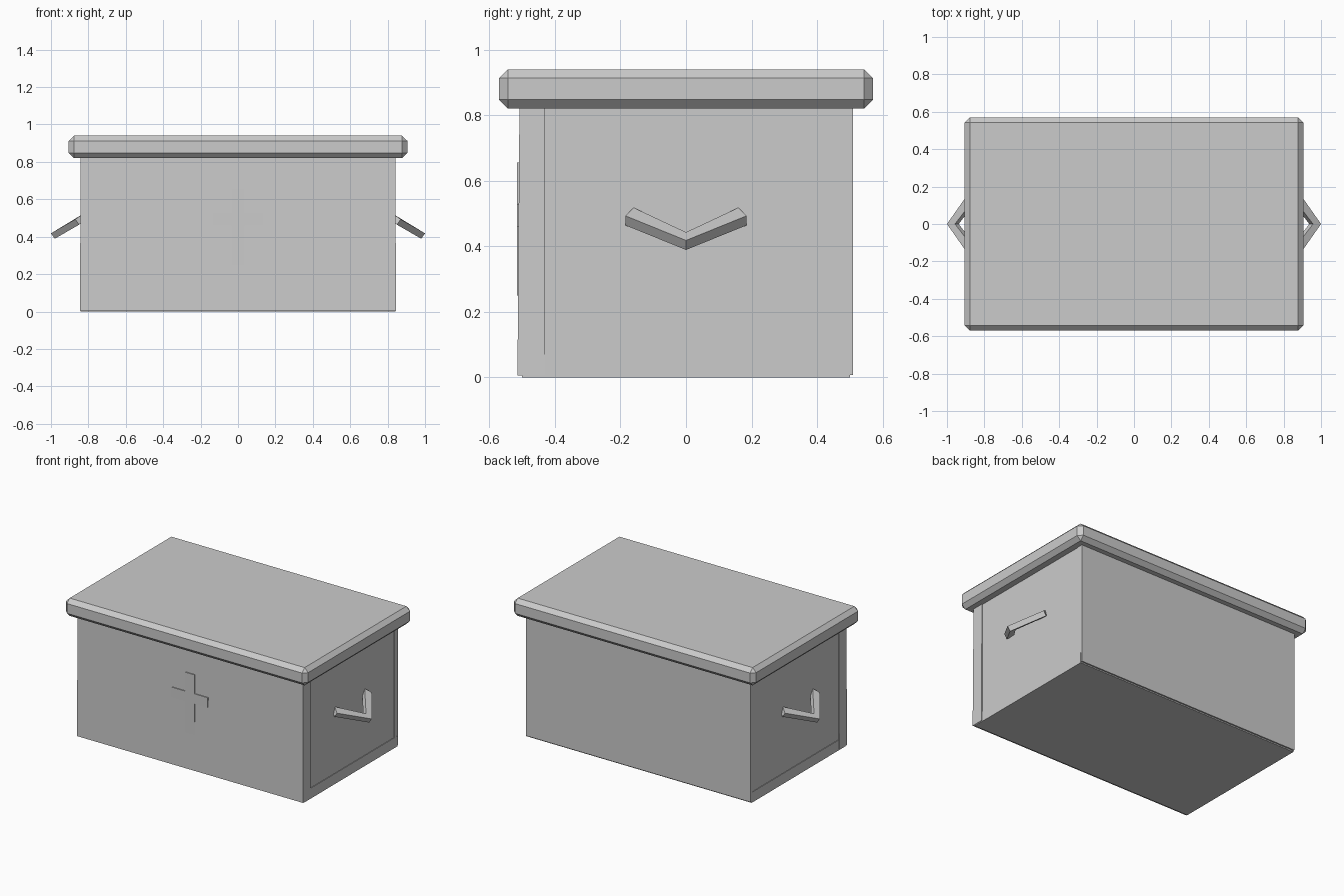
import bpy, bmesh

if "Cube" in bpy.data.objects:
    bpy.data.objects.remove(bpy.data.objects["Cube"])

grey = bpy.data.materials.new("light grey")
grey.diffuse_color = (0.6, 0.6, 0.6, 1)
grey.use_nodes = True
grey.node_tree.nodes["Principled BSDF"].inputs["Base Color"].default_value = grey.diffuse_color


def finish(name, bm):
    bmesh.ops.recalc_face_normals(bm, faces=bm.faces)
    mesh = bpy.data.meshes.new(name)
    bm.to_mesh(mesh)
    bm.free()
    mesh.materials.append(grey)
    ob = bpy.data.objects.new(name, mesh)
    bpy.context.collection.objects.link(ob)
    return ob


def block(name, x, y, z, bevel=0):
    """Box from (min, max) ranges with an optional chamfer."""
    bm = bmesh.new()
    bmesh.ops.create_cube(bm, size=1)
    for v in bm.verts:
        v.co = [r[0] if c < 0 else r[1] for c, r in zip(v.co, (x, y, z))]
    if bevel:
        bmesh.ops.bevel(bm, geom=bm.edges[:], offset=bevel, segments=1,
                        affect='EDGES', profile=0.5)
    return finish(name, bm)


def prism(name, points, offset):
    """Flat polygon extruded along an offset."""
    bm = bmesh.new()
    face = bm.faces.new([bm.verts.new(p) for p in points])
    ext = bmesh.ops.extrude_face_region(bm, geom=[face], use_keep_orig=True)
    moved = [g for g in ext["geom"] if isinstance(g, bmesh.types.BMVert)]
    bmesh.ops.translate(bm, verts=moved, vec=offset)
    return finish(name, bm)


# Crate boards: long sides, ends set back a hair, floor
front = block("front_board", (-0.842, 0.842), (-0.508, -0.43), (0.006, 0.825))
for v in front.data.vertices:  # slight lean at the foot
    if v.co.z < 0.1:
        v.co.x *= 1.003
        if v.co.y < -0.5:
            v.co.y = -0.514
block("back_board", (-0.84, 0.84), (0.47, 0.51), (0.008, 0.825))
block("floor_board", (-0.841, 0.841), (-0.50, 0.50), (0.0, 0.07))
for side, label in ((1, "right"), (-1, "left")):
    block(label + "_end_board", sorted((side * 0.77, side * 0.837)),
          (-0.44, 0.48), (0.03, 0.825))

# Chamfered lid
block("lid", (-0.905, 0.905), (-0.57, 0.57), (0.82, 0.94), 0.027)

# Raised cross on the front
half = [(0.035, 0.25), (0.035, 0.46), (0.135, 0.46),
        (0.135, 0.527), (0.035, 0.527), (0.035, 0.655)]
outline = half + [(-x, z) for x, z in reversed(half)]
prism("front_cross", [(x, -0.516, z) for x, z in outline], (0, 0.009, 0))

# V-shaped carrying handles
for side, label in ((1, "right"), (-1, "left")):
    pts = [(0.87, -0.185, 0.493), (1.0, 0, 0.418), (0.87, 0.185, 0.493),
           (0.835, 0.16, 0.518), (0.957, 0, 0.443), (0.835, -0.16, 0.518)]
    prism(label + "_handle", [(side * x, y, z) for x, y, z in pts],
          (-0.02 * side, 0, -0.029))
